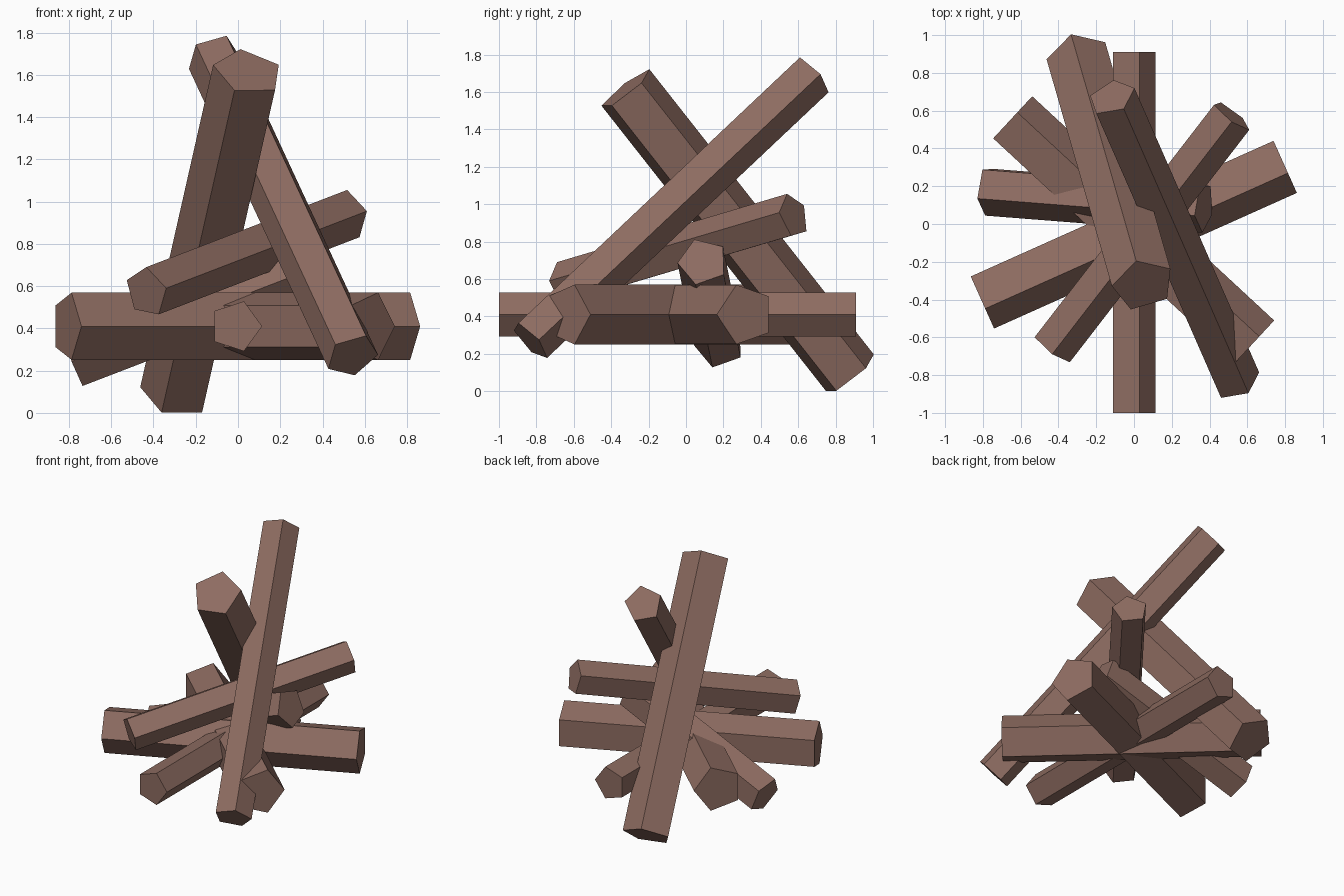
import bpy, bmesh
from math import cos, sin, tau
from mathutils import Vector

if "Cube" in bpy.data.objects:
    bpy.data.objects.remove(bpy.data.objects["Cube"])

bark = bpy.data.materials.new("bark")
bark.diffuse_color = (0.27, 0.15, 0.12, 1)
bark.use_nodes = True
bark.node_tree.nodes["Principled BSDF"].inputs["Base Color"].default_value = bark.diffuse_color


def log(name, start, run, radius, corner):
    """Five-sided log from start along run; corner points at one edge of the pentagon."""
    start, run = Vector(start), Vector(run)
    axis = run.normalized()
    u = Vector(corner)
    u = (u - axis * u.dot(axis)).normalized()
    v = axis.cross(u)
    bm = bmesh.new()
    offsets = [radius * (u * cos(i * tau / 5) + v * sin(i * tau / 5)) for i in range(5)]
    a = [bm.verts.new(start + o) for o in offsets]
    b = [bm.verts.new(start + run + o) for o in offsets]
    bm.faces.new(a[::-1])
    bm.faces.new(b)
    for i in range(5):
        j = (i + 1) % 5
        bm.faces.new((a[i], a[j], b[j], b[i]))
    bmesh.ops.recalc_face_normals(bm, faces=bm.faces)
    me = bpy.data.meshes.new(name)
    bm.to_mesh(me)
    bm.free()
    me.materials.append(bark)
    ob = bpy.data.objects.new(name, me)
    bpy.context.collection.objects.link(ob)


# Three logs lying flat and crossing at the base
log("base_log_lengthwise", (-0.01, -1, 0.41), (0, 1.91, 0), 0.124, (1, 0, 0))
log("base_log_right", (-0.809, -0.401, 0.41), (1.603, 0.718, 0), 0.167, (0.41, -0.91, 0))
log("base_log_left", (-0.653, 0.553, 0.41), (1.281, -1.187, 0), 0.168, (0.68, 0.73, 0))

# Two gently sloping logs resting on the base
log("sloping_log_upper", (-0.433, -0.655, 0.573), (0.95, 1.23, 0.365), 0.122, (0.093, -0.077, 0.017))
log("sloping_log_lower", (0.37, 0.09, 0.693), (-1.15, 0.09, -0.443), 0.136, (-0.05, -0.05, 0.132))

# Two tall logs leaning across each other
log("leaning_log_thick", (0.049, -0.322, 1.614), (-0.345, 1.2, -1.525), 0.17, (-0.039, 0.132, 0.106))
log("leaning_log_thin", (-0.118, 0.671, 1.69), (0.66, -1.505, -1.42), 0.13, (0.068, -0.066, 0.10))
